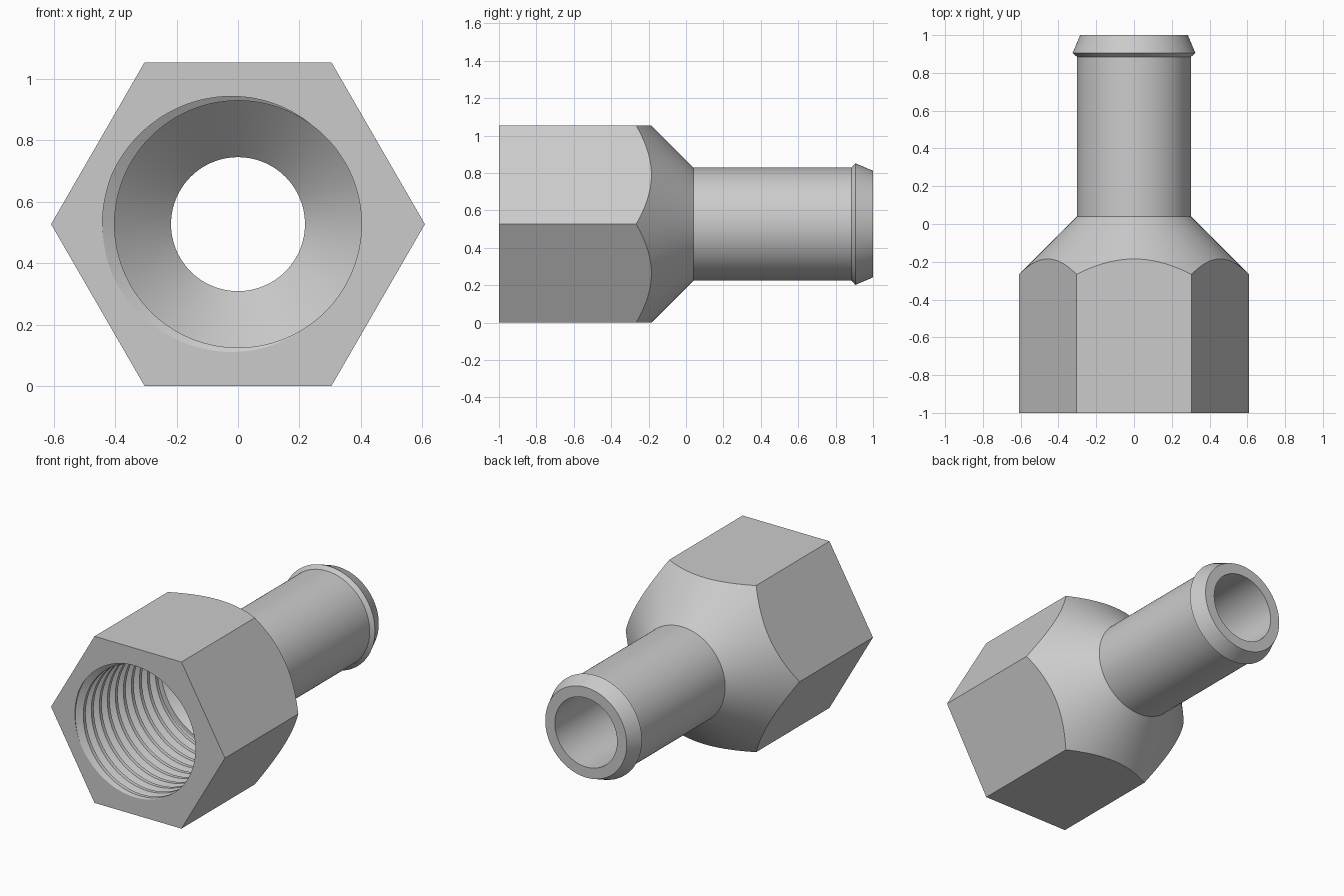
import bpy, bmesh, math

cube = bpy.data.objects.get("Cube")
if cube:
    bpy.data.objects.remove(cube, do_unlink=True)

SEGMENTS = 192
APOTHEM = 0.527           # half the distance across the hexagon flats
FRONT, THREAD_END = -1.0, -0.2
CREST, ROOT, PITCH = 0.402, 0.441, 0.08
HOSE, BORE = 0.302, 0.218
NECK = 0.04               # where the cone meets the hose tail

steel = bpy.data.materials.new("grey steel")
steel.use_nodes = True
steel.diffuse_color = (0.6, 0.6, 0.6, 1)
steel.node_tree.nodes["Principled BSDF"].inputs["Base Color"].default_value = (0.6, 0.6, 0.6, 1)


def hex_radius(a):
    return APOTHEM / math.cos(a % (math.pi / 3) - math.pi / 6)


def turn(a):
    return (a - math.pi) / math.tau


def thread_radius(y, a):
    """Trapezoid thread: flat root, sloping flanks, flat crest."""
    phase = (y - FRONT) / PITCH + turn(a)
    d = abs(phase - round(phase))
    t = min(max((d - 0.06) / 0.29, 0), 1)
    return ROOT + (CREST - ROOT) * t


# Each part is a profile of (radius, y) points that may vary with the angle
def nut(a):
    r = hex_radius(a)
    return [(thread_radius(FRONT, a), FRONT), (r, FRONT),
            (r, NECK + HOSE - r), (HOSE, NECK)]


def hose_tail(a):
    return [(HOSE, NECK), (HOSE, 0.885), (0.325, 0.905), (0.285, 1.0),
            (BORE, 1.0), (BORE, THREAD_END + CREST - BORE), (CREST, THREAD_END)]


def internal_thread(a):
    points = [(CREST, THREAD_END)]
    turns = round((THREAD_END - FRONT) / PITCH)
    for k in range(turns + 2, -3, -1):
        for f in (0.35, 0.06, -0.06, -0.35):
            y = FRONT + PITCH * (k + f - turn(a))
            y = min(max(y, FRONT), THREAD_END)
            points.append((thread_radius(y, a), y))
    return points


def sweep(name, profile):
    bm = bmesh.new()
    columns = []
    for i in range(SEGMENTS + 1):
        a = math.tau * i / SEGMENTS
        columns.append([bm.verts.new((r * math.cos(a), y, APOTHEM + r * math.sin(a)))
                        for r, y in profile(a)])
    for c, d in zip(columns, columns[1:]):
        for j in range(len(c) - 1):
            bm.faces.new((c[j], c[j + 1], d[j + 1], d[j]))
    # Weld the seam and the rows trimmed at the ends of the thread
    bmesh.ops.remove_doubles(bm, verts=bm.verts, dist=0.00005)
    mesh = bpy.data.meshes.new(name)
    bm.to_mesh(mesh)
    bm.free()
    mesh.materials.append(steel)
    obj = bpy.data.objects.new(name, mesh)
    bpy.context.collection.objects.link(obj)
    bpy.ops.object.select_all(action='DESELECT')
    obj.select_set(True)
    bpy.context.view_layer.objects.active = obj
    bpy.ops.object.shade_smooth_by_angle(angle=math.radians(25))


sweep("hexagonal_nut", nut)
sweep("hose_tail", hose_tail)
sweep("internal_thread", internal_thread)
